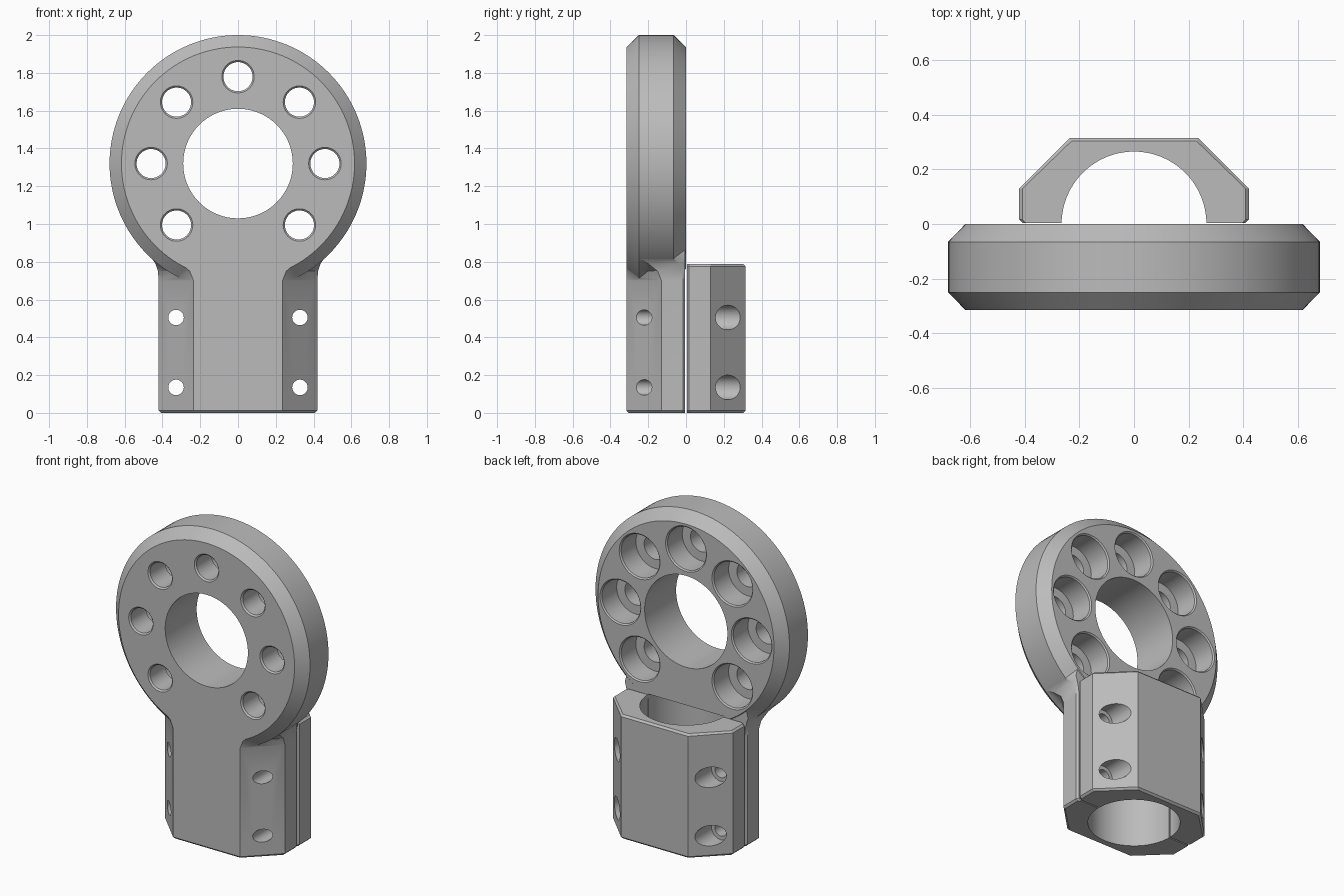
import bpy, bmesh, math
from mathutils import Vector

cube = bpy.data.objects.get("Cube")
if cube:
    bpy.data.objects.remove(cube, do_unlink=True)

metal = bpy.data.materials.new("plain grey metal")
metal.use_nodes = True
grey = (0.5, 0.5, 0.5, 1)
metal.diffuse_color = grey
metal.node_tree.nodes["Principled BSDF"].inputs["Base Color"].default_value = grey

DEPTH = 0.315        # thickness of ring and of each clamp half
RING_Z = 1.32        # height of the ring centre
GAP = 0.004          # half of the slit between the clamp halves


def skin(bm, loops):
    """Join equal closed loops of points into one capped solid."""
    rows = [[bm.verts.new(p) for p in loop] for loop in loops]
    for low, high in zip(rows, rows[1:]):
        for i in range(len(low)):
            j = (i + 1) % len(low)
            bm.faces.new((low[i], low[j], high[j], high[i]))
    bm.faces.new(rows[0])
    bm.faces.new(rows[-1])


def lathe(bm, profile, centre, axis="y", sides=64):
    """Turn (radius, distance along axis) pairs into a solid."""
    loops = []
    for r, h in profile:
        loop = []
        for i in range(sides):
            t = math.tau * i / sides
            u, v = r * math.cos(t), r * math.sin(t)
            p = (u, h, v) if axis == "y" else (u, v, h)
            loop.append(Vector(centre) + Vector(p))
        loops.append(loop)
    skin(bm, loops)


def finish(name, bm):
    bmesh.ops.recalc_face_normals(bm, faces=bm.faces[:])
    mesh = bpy.data.meshes.new(name)
    bm.to_mesh(mesh)
    bm.free()
    mesh.materials.append(metal)
    ob = bpy.data.objects.new(name, mesh)
    bpy.context.collection.objects.link(ob)
    return ob


def boolean(ob, other, operation):
    mod = ob.modifiers.new(operation.lower(), "BOOLEAN")
    mod.operation = operation
    mod.solver = "EXACT"
    mod.object = other
    bpy.context.view_layer.objects.active = ob
    bpy.ops.object.modifier_apply(modifier=mod.name)


def section(z, side, a=0.235, b=0.42, yb=0.13, yd=0.016, c=0.408, inset=0.0):
    """Half-octagon outline: flat face, slanted corner, side, eased inner edge."""
    half = [(a - inset / 2, DEPTH - inset), (b - inset, yb), (b - inset, yd), (c - inset, GAP)]
    outline = half + [(-x, y) for x, y in reversed(half)]
    return [(x, side * y, z) for x, y in outline]


# Flange ring with chamfered rims
bm = bmesh.new()
lathe(bm, [(0.617, -DEPTH), (0.68, -0.25), (0.68, -0.065), (0.617, 0)],
      (0, 0, RING_Z), sides=128)
ring = finish("ring", bm)

# Front clamp half, flaring smoothly into the ring
bm = bmesh.new()
skin(bm, [
    section(0, -1, inset=0.012),
    section(0.012, -1),
    section(0.7, -1),
    section(0.75, -1, 0.255, 0.424, 0.15, 0.02, 0.414),
    section(0.79, -1, 0.3, 0.437, 0.2, 0.04, 0.423),
    section(0.82, -1, 0.345, 0.458, 0.25, 0.065, 0.432),
    section(0.87, -1, 0.41, 0.5, 0.25, 0.065, 0.42),
])
mount = finish("ring_mount", bm)
boolean(mount, ring, "UNION")
bpy.data.objects.remove(ring, do_unlink=True)

# Loose rear clamp half
bm = bmesh.new()
skin(bm, [
    section(0, 1, inset=0.012),
    section(0.012, 1),
    section(0.775, 1),
    section(0.787, 1, inset=0.012),
])
clamp = finish("rear_clamp", bm)

# Cutter holding every bore and bolt hole
bm = bmesh.new()
lathe(bm, [(0.29, -0.5), (0.29, 0.5)], (0, 0, RING_Z), sides=96)
lathe(bm, [(0.265, -0.2), (0.265, 0.79)], (0, 0, 0), "z", 96)
bolt = [(0.086, -0.4), (0.086, -DEPTH), (0.077, -0.306), (0.077, -0.155),
        (0.135, -0.155), (0.135, -0.008), (0.143, 0), (0.143, 0.1)]
for k in range(-1, 6):
    t = k * math.pi / 4
    lathe(bm, bolt, (0.46 * math.cos(t), 0, RING_Z + 0.46 * math.sin(t)), sides=48)
screw = [(0.041, -0.5), (0.041, 0.12), (0.065, 0.12), (0.065, 0.5)]
for x in (-0.328, 0.328):
    for z in (0.135, 0.505):
        lathe(bm, screw, (x, 0, z), sides=40)
cutter = finish("hole_cutter", bm)
cutter.hide_render = True

for part in (mount, clamp):
    boolean(part, cutter, "DIFFERENCE")
bpy.data.objects.remove(cutter, do_unlink=True)

# Smooth round walls, crisp edges
for part in (mount, clamp):
    bpy.ops.object.select_all(action="DESELECT")
    part.select_set(True)
    bpy.context.view_layer.objects.active = part
    bpy.ops.object.shade_smooth_by_angle(angle=math.radians(30))
